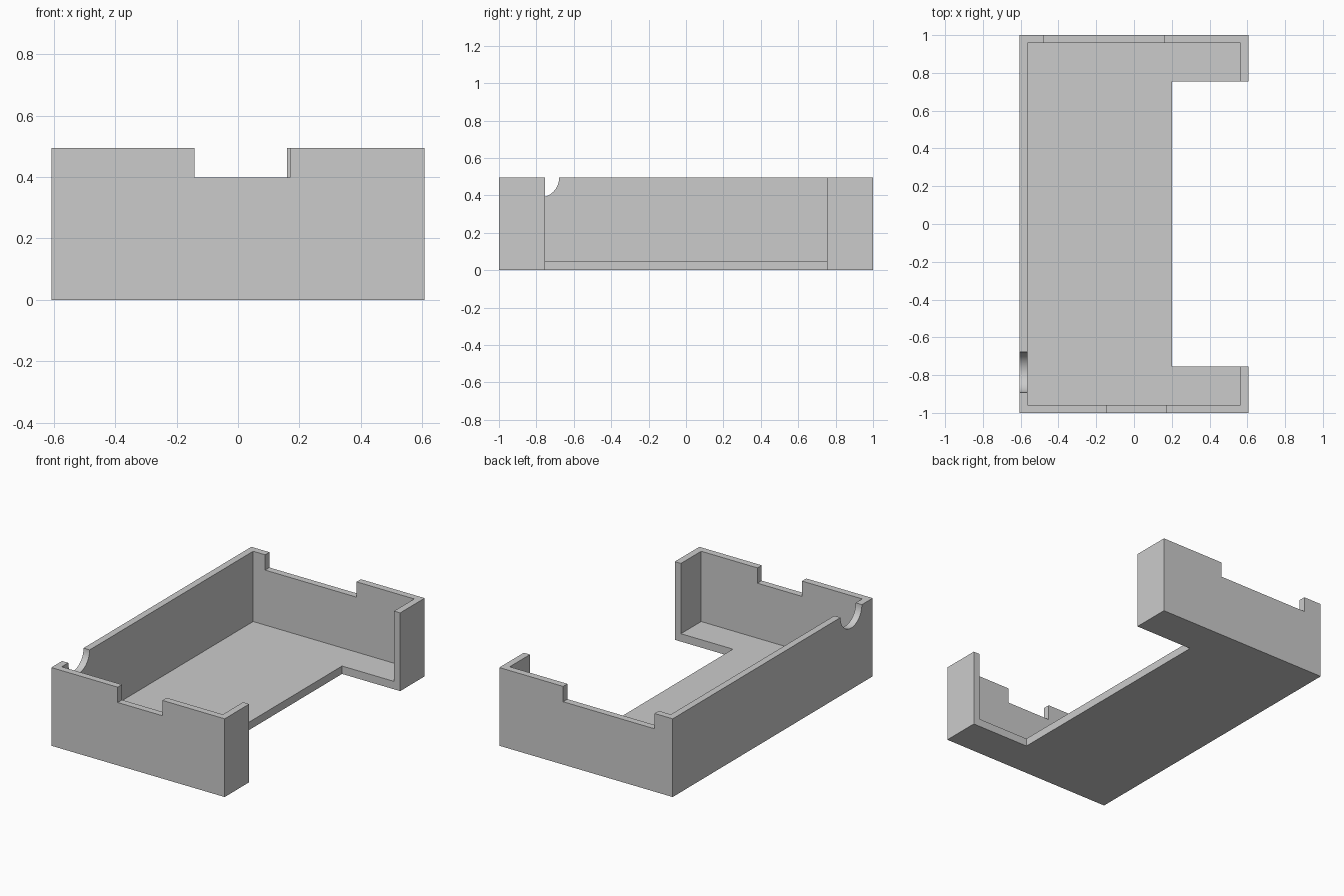
import bpy
import math

if "Cube" in bpy.data.objects:
    bpy.data.objects.remove(bpy.data.objects["Cube"], do_unlink=True)

# Overall size and wall thickness
X0, X1, Y, TOP = -0.607, 0.607, 1.0, 0.495
WALL, FLOOR, OVER = 0.043, 0.05, 0.1

grey = bpy.data.materials.new("plain grey")
grey.use_nodes = True
colour = (0.6, 0.6, 0.6, 1)
grey.diffuse_color = colour
grey.node_tree.nodes["Principled BSDF"].inputs["Base Color"].default_value = colour


def block(name, low, high):
    """Box between two opposite corners."""
    bpy.ops.mesh.primitive_cube_add(size=1)
    ob = bpy.context.object
    ob.name = name
    for v in ob.data.vertices:
        v.co = [h if c > 0 else l for c, l, h in zip(v.co, low, high)]
    return ob


def cut(target, cutter):
    """Subtract the cutter from the target and discard it."""
    cutter.hide_render = True
    mod = target.modifiers.new("cut", "BOOLEAN")
    mod.operation = "DIFFERENCE"
    mod.solver = "EXACT"
    mod.object = cutter
    bpy.context.view_layer.objects.active = target
    bpy.ops.object.modifier_apply(modifier=mod.name)
    bpy.data.objects.remove(cutter, do_unlink=True)


# Open tray
tray = block("tray", (X0, -Y, 0), (X1, Y, TOP))
tray.data.materials.append(grey)
cut(tray, block("cavity", (X0 + WALL, WALL - Y, FLOOR), (X1 - WALL, Y - WALL, TOP + OVER)))

# Large opening through the left side and floor
cut(tray, block("side_opening", (0.2, -0.755, -OVER), (X1 + OVER, 0.755, TOP + OVER)))

# Notches in the front and back walls
NOTCH = 0.398
cut(tray, block("front_notch", (-0.142, -Y - OVER, NOTCH), (0.17, -Y + OVER, TOP + OVER)))
cut(tray, block("back_notch", (-0.48, Y - OVER, NOTCH), (0.16, Y + OVER, TOP + OVER)))

# Half-round cable notch in the right wall
bpy.ops.mesh.primitive_cylinder_add(vertices=64, radius=0.107, depth=0.2,
                                    location=(X0, -0.785, TOP),
                                    rotation=(0, math.pi / 2, 0))
bpy.context.object.name = "round_notch"
cut(tray, bpy.context.object)

bpy.ops.object.select_all(action="DESELECT")
tray.select_set(True)
bpy.context.view_layer.objects.active = tray
bpy.ops.object.shade_smooth_by_angle(angle=math.radians(30))
